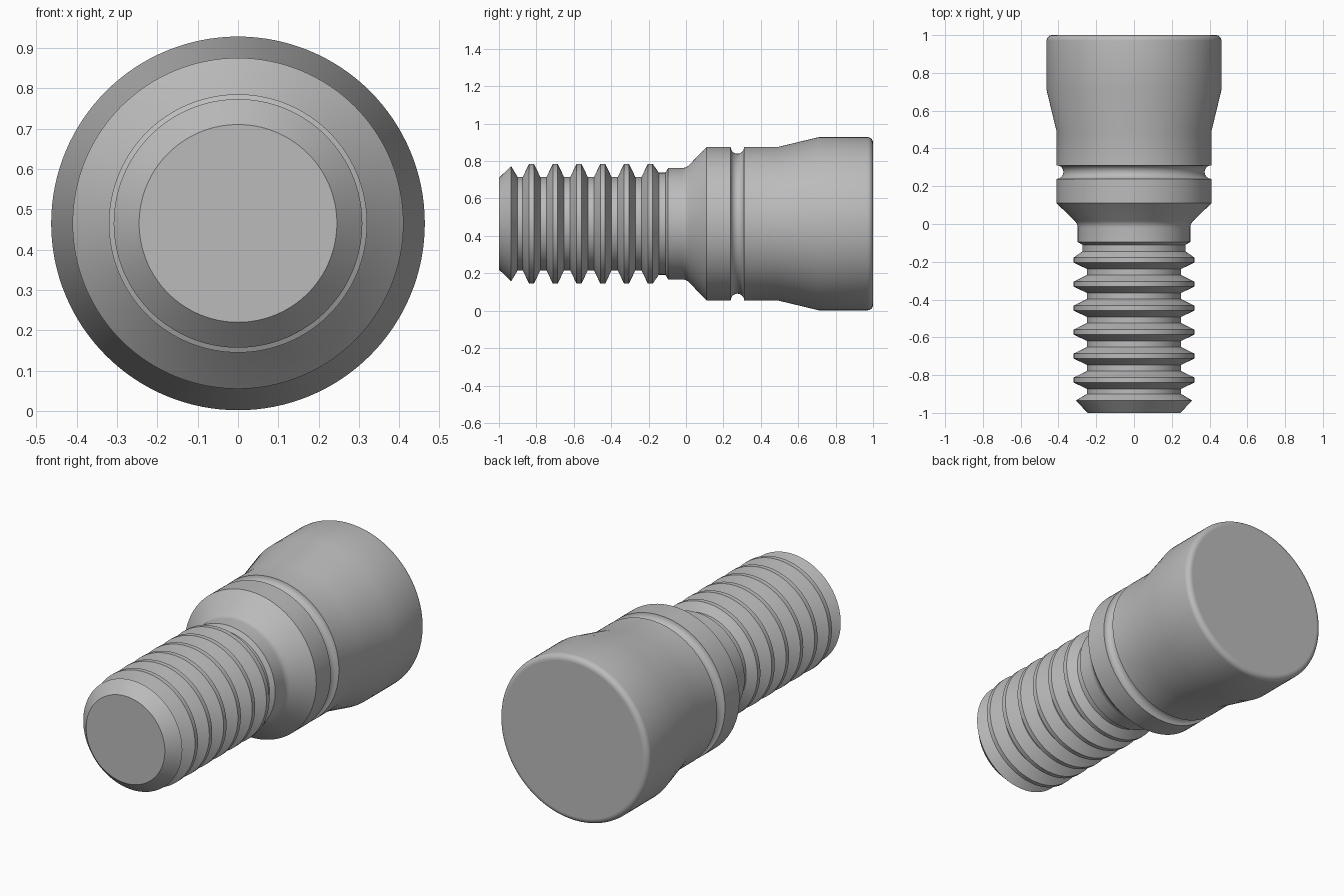
import bpy
import bmesh
from math import sin, cos, pi, radians

default = bpy.data.objects.get("Cube")
if default:
    bpy.data.objects.remove(default, do_unlink=True)

AXIS_Z = 0.465
SEGMENTS = 128

metal = bpy.data.materials.new("grey_metal")
metal.use_nodes = True
GREY = (0.5, 0.5, 0.5, 1)
metal.diffuse_color = GREY
metal.node_tree.nodes["Principled BSDF"].inputs["Base Color"].default_value = GREY


def arc(y, r, radius, start, end, steps):
    """Profile points on an arc centred on (y, r), angles in degrees."""
    angles = [radians(start + (end - start) * i / steps) for i in range(steps + 1)]
    return [(y + radius * cos(a), r + radius * sin(a)) for a in angles]


def lathe(name, profile, cap_start=False, cap_end=False):
    """Revolve (y, radius) points around the lengthwise axis."""
    bm = bmesh.new()
    rings = []
    for y, r in profile:
        rings.append([bm.verts.new((r * cos(2 * pi * i / SEGMENTS), y,
                                    AXIS_Z + r * sin(2 * pi * i / SEGMENTS)))
                      for i in range(SEGMENTS)])
    for a, b in zip(rings, rings[1:]):
        for i in range(SEGMENTS):
            j = (i + 1) % SEGMENTS
            bm.faces.new((a[i], b[i], b[j], a[j]))
    if cap_start:
        bm.faces.new(rings[0])
    if cap_end:
        bm.faces.new(rings[-1][::-1])
    mesh = bpy.data.meshes.new(name)
    bm.to_mesh(mesh)
    bm.free()
    mesh.materials.append(metal)
    obj = bpy.data.objects.new(name, mesh)
    bpy.context.collection.objects.link(obj)
    mesh.shade_smooth()
    mesh.set_sharp_from_angle(angle=radians(30))
    for p in mesh.polygons:  # flat end caps
        if len(p.vertices) > 4:
            p.use_smooth = False
    return obj


# Ribbed shank: chamfered tip, six ring-shaped ribs, relief step
ROOT, CREST = 0.25, 0.32
shank = [(-1, 0.245), (-0.935, 0.308), (-0.9, ROOT)]
for k in range(6):
    y = -0.826 + k * 0.127
    shank += [(y - 0.047, ROOT), (y - 0.013, CREST), (y + 0.013, CREST)]
    if k < 5:
        shank.append((y + 0.047, ROOT))
shank += [(-0.145, 0.273), (-0.11, 0.273), (-0.095, 0.298)]
lathe("ribbed_shank", shank, cap_start=True)

# Head: neck, flared shoulder, rounded groove, widening body, rounded rim
head = [(-0.095, 0.298)]
head += arc(-0.02, 0.348, 0.05, -90, -45, 5)
head += [(0.11, 0.41)]
head += arc(0.275, 0.41, 0.036, 180, 360, 14)
head += [(0.49, 0.41), (0.71, 0.463)]
head += arc(0.97, 0.433, 0.03, 90, 0, 7)
lathe("head", head, cap_end=True)
